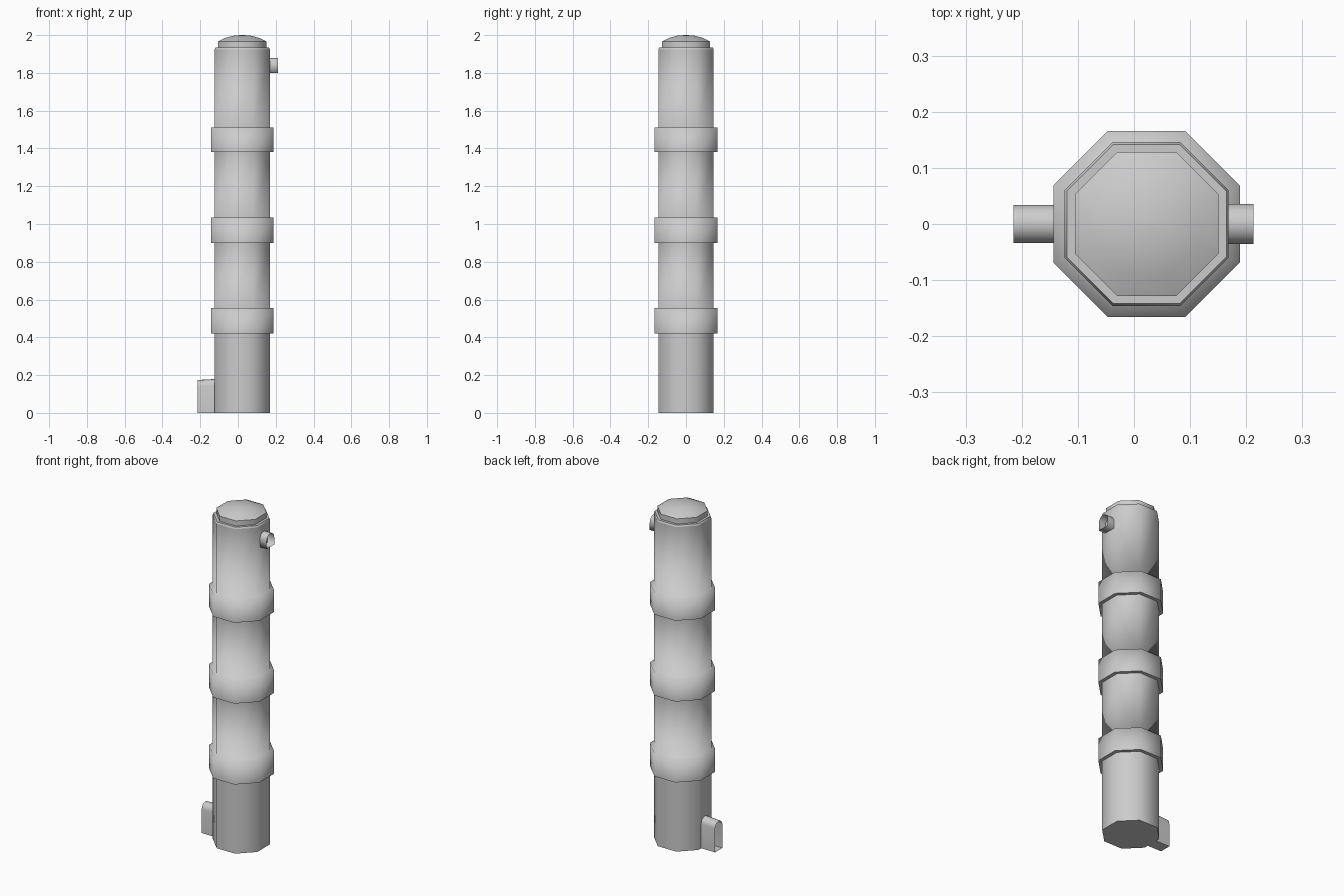
import bpy
import bmesh
import math

cube = bpy.data.objects.get("Cube")
if cube:
    bpy.data.objects.remove(cube, do_unlink=True)

grey = bpy.data.materials.new("plain grey")
grey.use_nodes = True
colour = (0.6, 0.6, 0.6, 1)
grey.diffuse_color = colour
grey.node_tree.nodes["Principled BSDF"].inputs["Base Color"].default_value = colour

CENTRE_X = 0.0225
SIDES = 8


def finish(name, bm):
    mesh = bpy.data.meshes.new(name)
    bm.to_mesh(mesh)
    bm.free()
    mesh.materials.append(grey)
    obj = bpy.data.objects.new(name, mesh)
    bpy.context.collection.objects.link(obj)
    return obj


def octagon_lathe(name, profile):
    """Profile rows are (flat-to-centre radius, height, sharp ring)."""
    bm = bmesh.new()
    rings = []
    for apothem, z, _ in profile:
        r = apothem / math.cos(math.pi / SIDES)
        angles = [(i + 0.5) * math.tau / SIDES for i in range(SIDES)]
        rings.append([bm.verts.new((CENTRE_X + r * math.cos(a), r * math.sin(a), z))
                      for a in angles])
    for low, high in zip(rings, rings[1:]):
        for i in range(SIDES):
            j = (i + 1) % SIDES
            bm.faces.new((low[i], low[j], high[j], high[i])).smooth = True
    bm.faces.new(rings[0][::-1])
    bm.faces.new(rings[-1]).smooth = True
    # Sharp creases around the chosen rings
    for ring, (_, _, sharp) in zip(rings, profile):
        for i in range(SIDES):
            edge = bm.edges.get((ring[i], ring[(i + 1) % SIDES]))
            edge.smooth = not sharp
    return finish(name, bm)


def arched_spout(name, x_wall, x_mouth, half_width, bottom, top, drop=0.0):
    """Open tube with a flat base and round top; drop lowers the mouth's crown."""
    bm = bmesh.new()
    loops = []
    for x, crown in ((x_wall, top), (x_mouth, top - drop)):
        spring = crown - half_width
        points = [(-half_width, bottom), (half_width, bottom)]
        for i in range(9):
            a = i * math.pi / 8
            points.append((half_width * math.cos(a), spring + half_width * math.sin(a)))
        loops.append([bm.verts.new((x, y, z)) for y, z in points])
    count = len(loops[0])
    for i in range(count):
        j = (i + 1) % count
        bm.faces.new((loops[0][i], loops[0][j], loops[1][j], loops[1][i])).smooth = True
    if x_mouth < x_wall:
        bmesh.ops.reverse_faces(bm, faces=bm.faces[:])
    for e in bm.edges:
        if len(e.link_faces) == 2 and e.calc_face_angle() > math.radians(50):
            e.smooth = False
    return finish(name, bm)


# Tower shaft with three raised bands, soft on top and crisp underneath
BODY, BAND = 0.146, 0.166
shaft = [(BODY, 0, True)]
for low, high in ((0.42, 0.555), (0.9, 1.035), (1.38, 1.51)):
    shaft += [(BODY, low, True), (BAND, low, True), (BAND, high, False), (BODY, high, False)]
shaft += [(BODY, 1.925, True), (0.142, 1.935, True)]
octagon_lathe("tower_shaft", shaft)

# Domed lid
octagon_lathe("domed_lid", [(0.128, 1.93, True), (0.128, 1.966, True), (0.09, 1.985, False),
                            (0.045, 1.997, False), (0.008, 2.0, False)])

# Small upper spout and tall lower outlet
arched_spout("upper_spout", 0.15, 0.213, 0.036, 1.8, 1.88)
arched_spout("lower_outlet", -0.11, -0.215, 0.034, 0.0, 0.18, 0.006)
